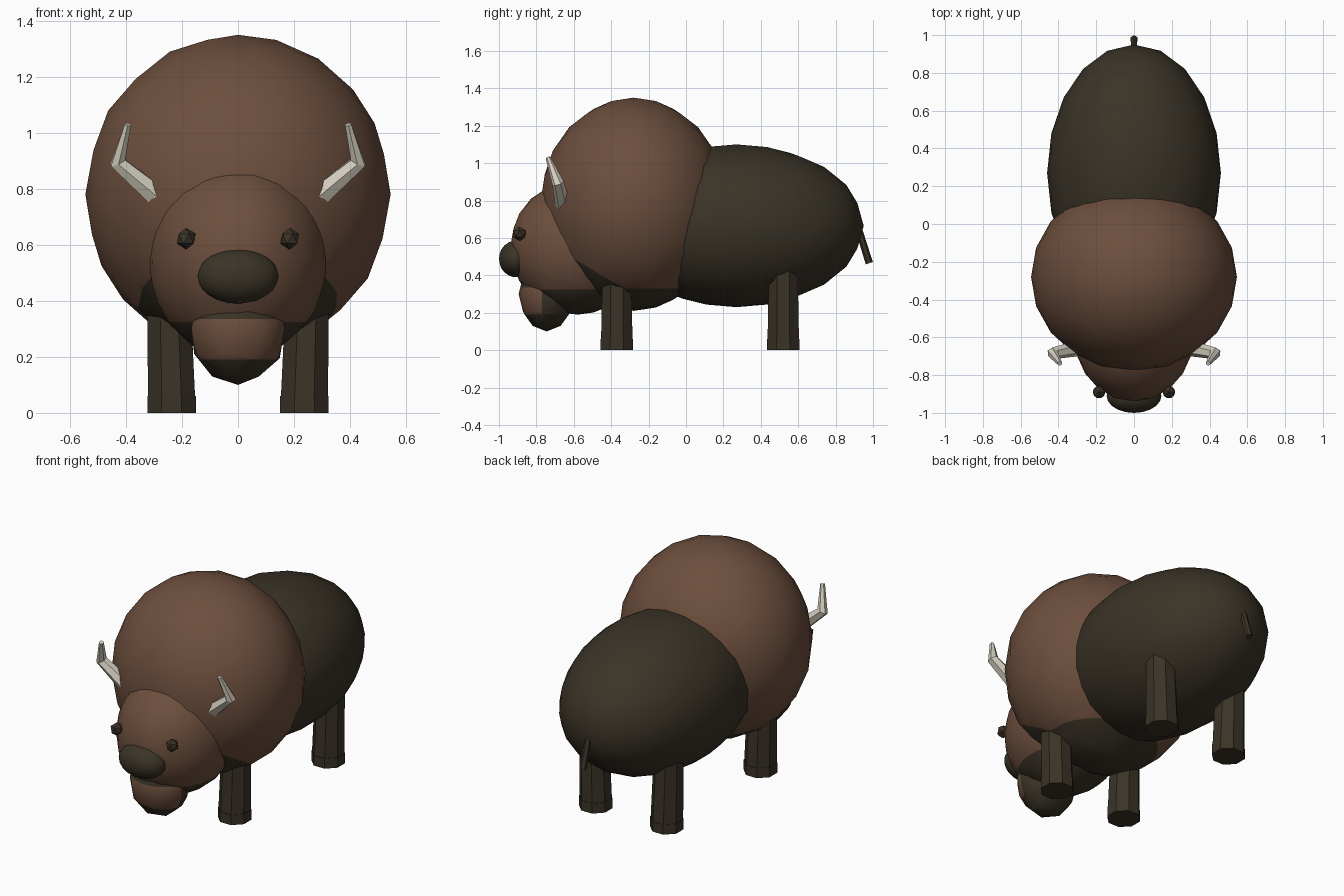
import bpy, bmesh, math
from mathutils import Vector

if "Cube" in bpy.data.objects:
    bpy.data.objects.remove(bpy.data.objects["Cube"])


def material(name, rgb):
    m = bpy.data.materials.new(name)
    m.diffuse_color = (*rgb, 1)
    m.use_nodes = True
    m.node_tree.nodes["Principled BSDF"].inputs["Base Color"].default_value = m.diffuse_color
    return m


BROWN = material("brown fur", (0.150, 0.077, 0.046))
DARK = material("dark fur", (0.042, 0.033, 0.020))
HORN = material("horn ivory", (0.66, 0.62, 0.52))


def finish(name, bm, mats, smooth):
    bmesh.ops.recalc_face_normals(bm, faces=bm.faces)
    for f in bm.faces:
        f.smooth = smooth
    me = bpy.data.meshes.new(name)
    bm.to_mesh(me)
    bm.free()
    for m in mats:
        me.materials.append(m)
    ob = bpy.data.objects.new(name, me)
    bpy.context.collection.objects.link(ob)
    return ob


def ellipsoid(name, centre, radii, mats, sub=3, smooth=True, cuts=(), rule=None):
    """Squashed icosphere; cut by planes so a rule can paint second-colour areas."""
    bm = bmesh.new()
    bmesh.ops.create_icosphere(bm, subdivisions=sub, radius=1)
    for v in bm.verts:
        v.co = Vector(centre) + Vector(a * b for a, b in zip(v.co, radii))
    for co, no in cuts:
        bmesh.ops.bisect_plane(bm, geom=bm.verts[:] + bm.edges[:] + bm.faces[:],
                               plane_co=co, plane_no=no)
    if rule:
        for f in bm.faces:
            f.material_index = int(rule(f.calc_center_median()))
    return finish(name, bm, mats, smooth)


def tube(name, points, radii, sides, mat, smooth=False, level=False):
    """Faceted tube through points; level keeps every ring horizontal."""
    bm = bmesh.new()
    pts = [Vector(p) for p in points]
    rings = []
    for i, p in enumerate(pts):
        d = (pts[min(i + 1, len(pts) - 1)] - pts[max(i - 1, 0)]).normalized()
        if level:
            d = Vector((0, 0, 1))
        u = Vector((0, 1, 0)).cross(d).normalized()
        w = d.cross(u)
        ring = []
        for k in range(sides):
            a = 2 * math.pi * (k + 0.5) / sides
            ring.append(bm.verts.new(p + radii[i] * (math.cos(a) * u + math.sin(a) * w)))
        rings.append(ring)
    for a, b in zip(rings, rings[1:]):
        for k in range(sides):
            n = (k + 1) % sides
            bm.faces.new((a[k], a[n], b[n], b[k]))
    bm.faces.new(rings[0])
    bm.faces.new(rings[-1])
    return finish(name, bm, [mat], smooth)


# Body: dark hindquarters and brown hump with dark belly
ellipsoid("hindquarters", (0, 0.27, 0.665), (0.46, 0.68, 0.435), [DARK])
ellipsoid("shoulder_hump", (0, -0.28, 0.78), (0.545, 0.5, 0.57), [BROWN, DARK],
          cuts=[((0, 0, 0.33), (0, 0, 1)), ((0, -0.5, 0.43), (0, 0.6, 1))],
          rule=lambda c: c.z < 0.33 or (c.z - 0.43) + 0.6 * (c.y + 0.5) < 0 and c.y < -0.3)

# Head with dark throat
ellipsoid("head", (0, -0.58, 0.55), (0.32, 0.36, 0.36), [BROWN, DARK],
          cuts=[((0, 0, 0.325), (0, 0, 1))], rule=lambda c: c.z < 0.325)

# Beard: brown front, dark tip and back
ellipsoid("beard", (0, -0.745, 0.3), (0.175, 0.15, 0.2), [BROWN, DARK], sub=2,
          cuts=[((0, 0, 0.19), (0, 0, 1)), ((0, -0.77, 0), (0, 1, 0)),
                ((0, 0, 0.335), (0, 0, 1))],
          rule=lambda c: c.z < 0.19 or c.y > -0.77 or c.z > 0.335)
ellipsoid("nose", (0, -0.91, 0.488), (0.145, 0.09, 0.098), [DARK])

# Tail
tube("tail", [(0, 0.91, 0.69), (0, 0.98, 0.465)], [0.018, 0.02], 6, DARK)

# Paired parts
for s, side in ((-1, "left"), (1, "right")):
    ellipsoid(f"{side}_eye", (s * 0.185, -0.89, 0.622), (0.037, 0.037, 0.039), [DARK],
              sub=1, smooth=False)
    tube(f"{side}_horn",
         [(s * 0.28, -0.655, 0.765), (s * 0.43, -0.685, 0.895), (s * 0.393, -0.738, 1.03)],
         [0.043, 0.032, 0.013], 6, HORN)
    for part, y in (("front", -0.37), ("hind", 0.52)):
        tube(f"{side}_{part}_leg", [(s * 0.25, y, 0.5), (s * 0.237, y, 0.05)],
             [0.082, 0.091], 8, DARK, level=True)
        tube(f"{side}_{part}_hoof", [(s * 0.237, y, 0.06), (s * 0.237, y, 0)],
             [0.094, 0.094], 8, DARK, level=True)
